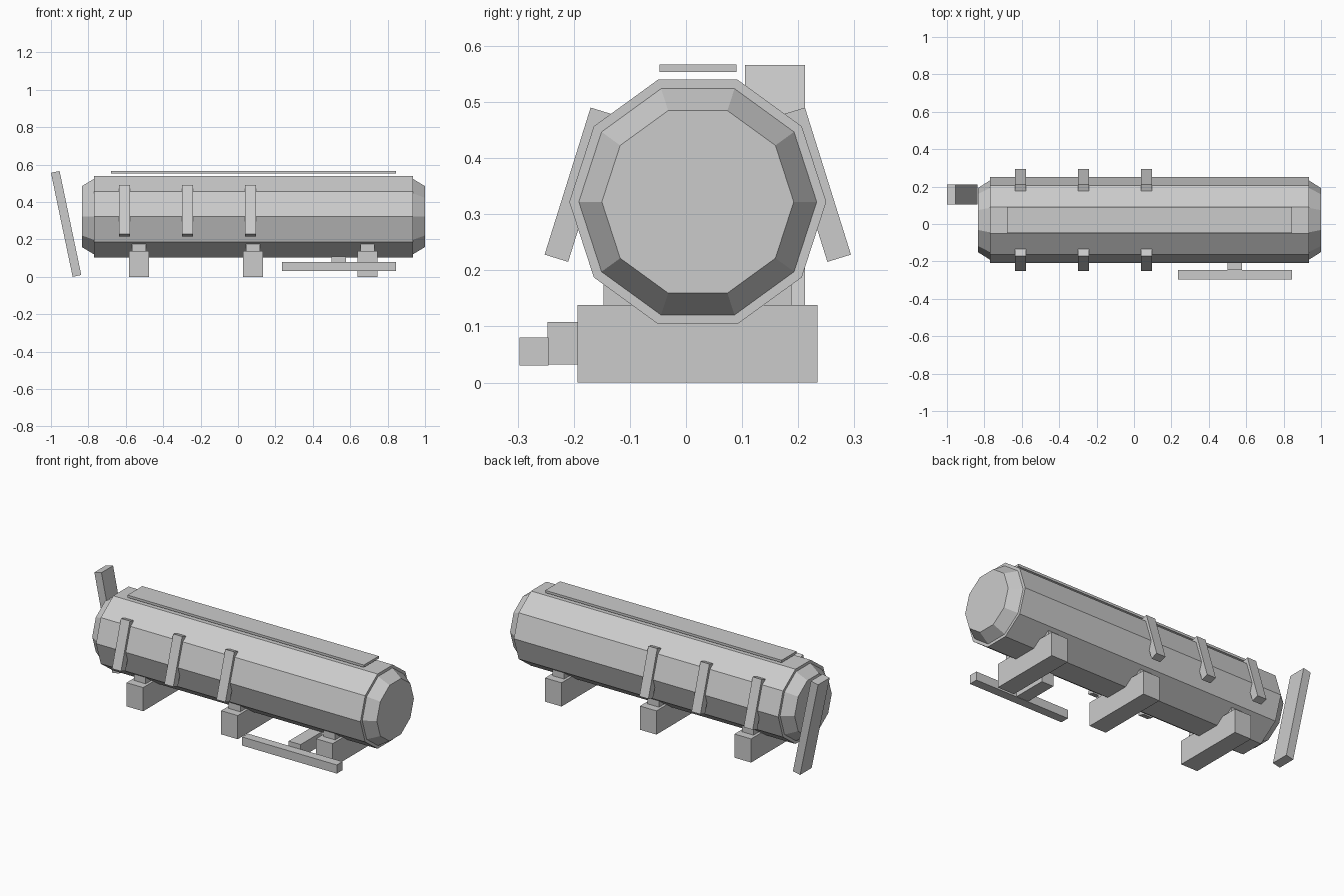
import bpy
import bmesh
from math import cos, sin, pi

if "Cube" in bpy.data.objects:
    bpy.data.objects.remove(bpy.data.objects["Cube"], do_unlink=True)

GREY = (0.6, 0.6, 0.6, 1.0)
grey = bpy.data.materials.new("light grey")
grey.use_nodes = True
grey.diffuse_color = GREY
grey.node_tree.nodes["Principled BSDF"].inputs["Base Color"].default_value = GREY

AXIS_Y, AXIS_Z = 0.021, 0.322   # centre line of the tank


def finish(bm, name):
    bmesh.ops.recalc_face_normals(bm, faces=bm.faces)
    mesh = bpy.data.meshes.new(name)
    bm.to_mesh(mesh)
    bm.free()
    mesh.materials.append(grey)
    obj = bpy.data.objects.new(name, mesh)
    bpy.context.collection.objects.link(obj)
    return obj


def loft(name, rings):
    """Skin a list of equal-length point rings and close both ends."""
    bm = bmesh.new()
    loops = [[bm.verts.new(p) for p in ring] for ring in rings]
    n = len(loops[0])
    for a, b in zip(loops, loops[1:]):
        for i in range(n):
            j = (i + 1) % n
            bm.faces.new((a[i], a[j], b[j], b[i]))
    bm.faces.new(loops[0])
    bm.faces.new(loops[-1])
    return finish(bm, name)


def box(name, x, y, z):
    corners = [(x[0], y[0]), (x[1], y[0]), (x[1], y[1]), (x[0], y[1])]
    return loft(name, [[(cx, cy, h) for cx, cy in corners] for h in z])


def decagon(x, radius):
    return [(x, AXIS_Y + radius * cos(i * pi / 5), AXIS_Z + radius * sin(i * pi / 5))
            for i in range(10)]


# Ten-sided tank with stepped, tapered end caps
loft("tank", [decagon(x, r) for x, r in (
    (-0.835, 0.171), (-0.77, 0.212), (-0.77, 0.229),
    (0.935, 0.229), (0.935, 0.212), (1.0, 0.171))])

# Plank along the top
box("top_plank", (-0.68, 0.845), (-0.047, 0.09), (0.553, 0.567))

# Cross beams with narrower saddles reaching into the tank
for i, x in enumerate((-0.53, 0.08, 0.692)):
    box(f"cross_beam_{i + 1}", (x - 0.0535, x + 0.0535), (-0.193, 0.234), (0, 0.138))
    box(f"saddle_{i + 1}", (x - 0.0375, x + 0.0375), (-0.147, 0.188), (0.13, 0.21))

# Leaning straps on both sides of the tank
strap = [(-0.17, 0.49), (-0.252, 0.228), (-0.21, 0.215), (-0.128, 0.477)]
for side in ("front", "back"):
    for i, x in enumerate((-0.607, -0.27, 0.066)):
        section = [(y if side == "front" else 2 * AXIS_Y - y, z) for y, z in strap]
        loft(f"{side}_strap_{i + 1}",
             [[(x + dx, y, z) for y, z in section] for dx in (-0.029, 0.029)])

# Slanted bar standing at the right end
bar = [(-1.0, 0.556), (-0.954, 0.566), (-0.838, 0.01), (-0.884, 0.0)]
loft("slanted_bar", [[(x, y, z) for x, z in bar] for y in (0.105, 0.212)])

# Low side step and its bracket
box("side_step", (0.235, 0.845), (-0.297, -0.245), (0.03, 0.08))
box("step_bracket", (0.5, 0.577), (-0.247, -0.045), (0.032, 0.108))
